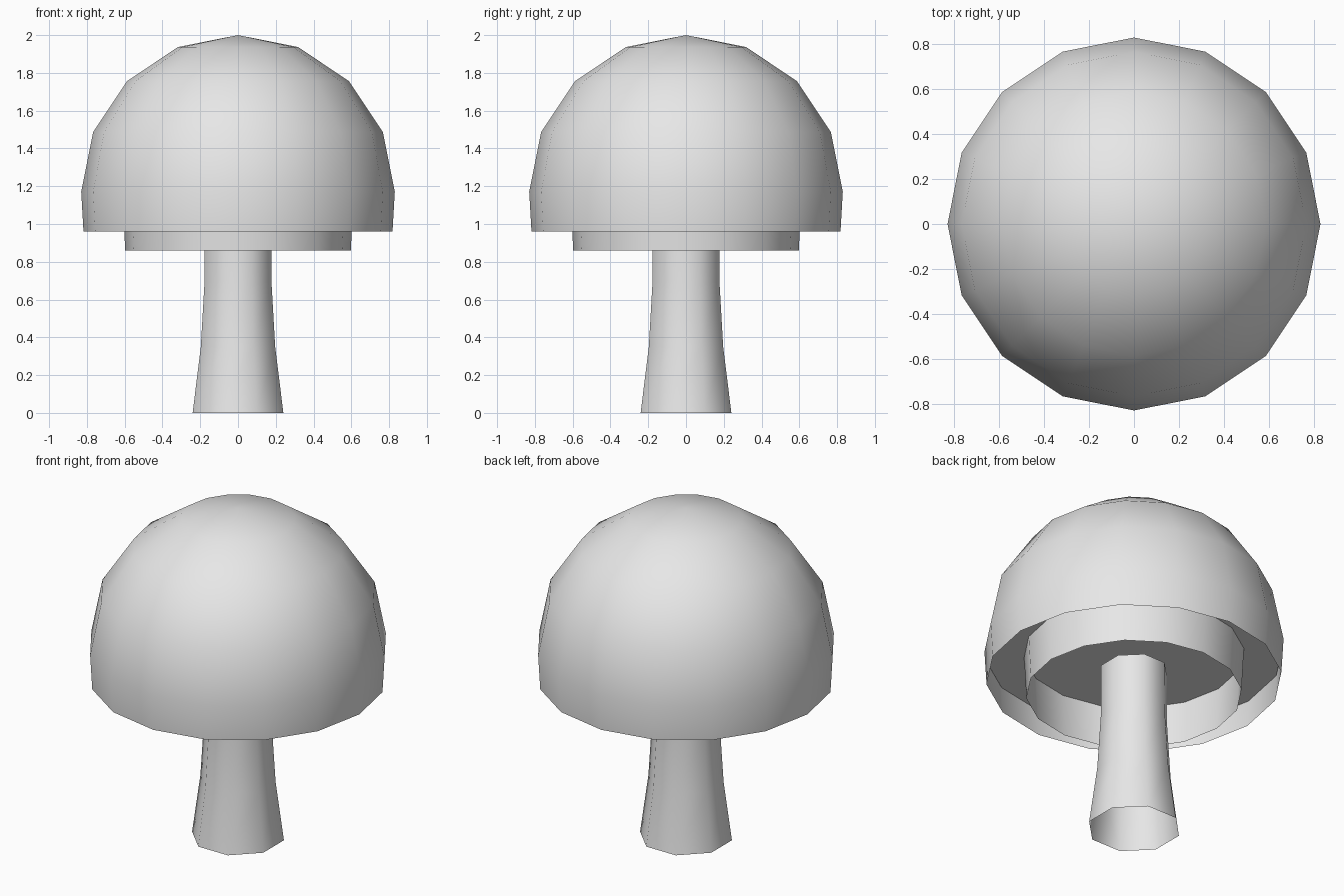
import bpy
import bmesh
import math

if "Cube" in bpy.data.objects:
    bpy.data.objects.remove(bpy.data.objects["Cube"], do_unlink=True)

grey = bpy.data.materials.new("plain_grey")
grey.use_nodes = True
grey.diffuse_color = (0.8, 0.8, 0.8, 1)
grey.node_tree.nodes["Principled BSDF"].inputs["Base Color"].default_value = (0.8, 0.8, 0.8, 1)


def lathe(name, profile, sides, turn=0.0):
    """Spin (radius, height) points, listed bottom to top, around z; ends stay open."""
    bm = bmesh.new()
    rings = []
    for r, z in profile:
        if r == 0:
            rings.append([bm.verts.new((0, 0, z))] * sides)
            continue
        angles = [turn + math.tau * i / sides for i in range(sides)]
        rings.append([bm.verts.new((r * math.cos(a), r * math.sin(a), z)) for a in angles])
    for low, high in zip(rings, rings[1:]):
        for i in range(sides):
            j = (i + 1) % sides
            corners = [low[i], low[j], high[j], high[i]]
            bm.faces.new(list(dict.fromkeys(corners)))
    mesh = bpy.data.meshes.new(name)
    bm.to_mesh(mesh)
    bm.free()
    mesh.materials.append(grey)
    obj = bpy.data.objects.new(name, mesh)
    bpy.context.collection.objects.link(obj)
    bpy.ops.object.select_all(action="DESELECT")
    obj.select_set(True)
    bpy.context.view_layer.objects.active = obj
    bpy.ops.object.shade_smooth_by_angle(angle=math.radians(60))
    return obj


# Cap: short skirt below a faceted half sphere
radius, equator, ceiling = 0.83, 1.17, 1.12
dome = [(radius * math.cos(a), equator + radius * math.sin(a))
        for a in (math.radians(22.5 * k) for k in range(4))]
lathe("cap", [(0.818, 0.96)] + dome + [(0, equator + radius)], 16)

# Flat underside recessed inside the cap, facing down
lathe("cap_underside", [(0, ceiling), (0.825, ceiling)], 16)

# Open collar hanging from the underside
lathe("collar", [(0.597, 0.86), (0.61, ceiling)], 16)

# Flared hollow stem with a flat side to the front
lathe("stem", [(0.26, 0), (0.213, 0.35), (0.192, 0.69), (0.19, 1.01)], 8, math.pi / 8)
